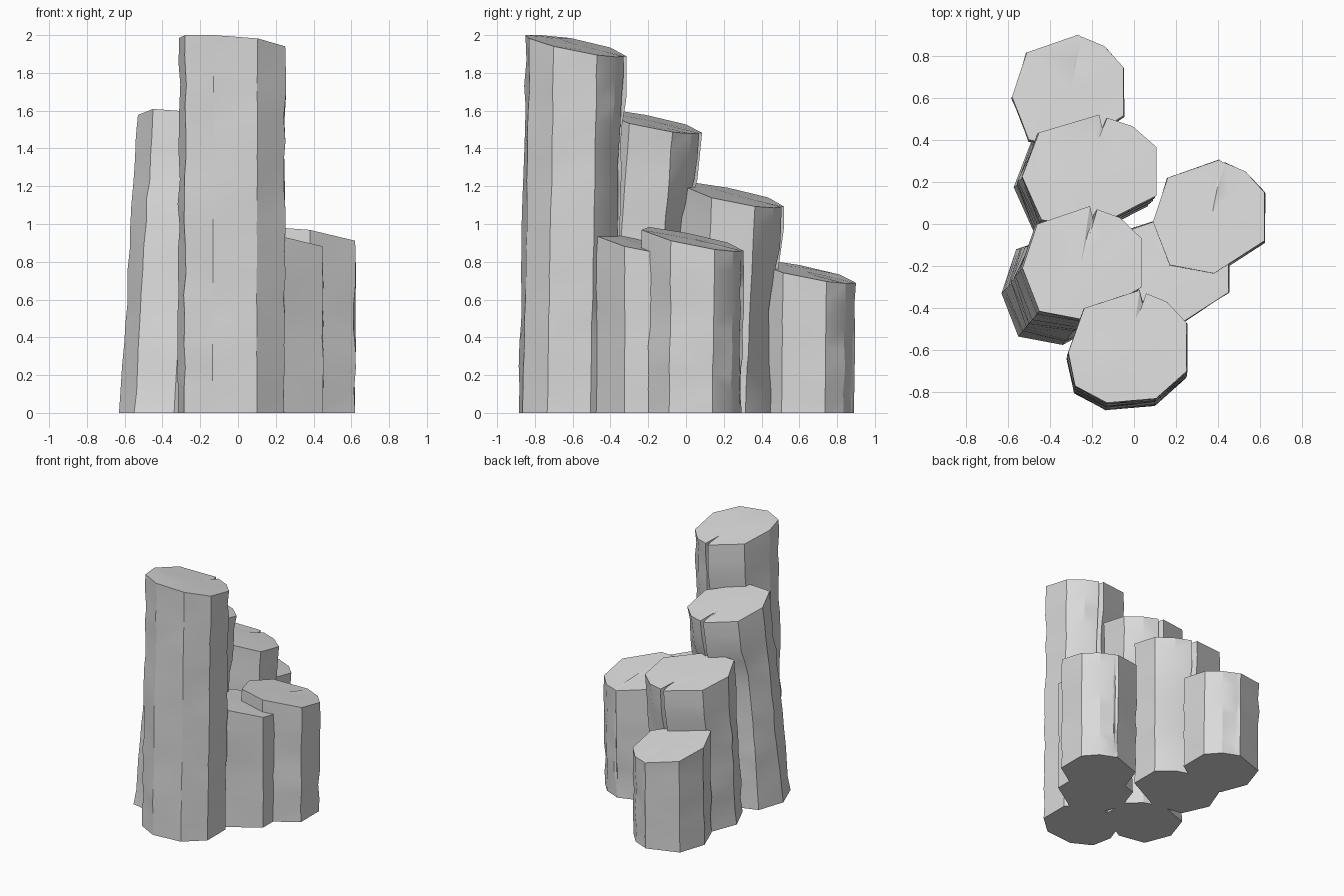
import bpy, bmesh, math, random

cube = bpy.data.objects.get("Cube")
if cube:
    bpy.data.objects.remove(cube, do_unlink=True)

# Single grey stone colour
stone = bpy.data.materials.new("grey_stone")
stone.use_nodes = True
colour = (0.7, 0.7, 0.7, 1)
stone.diffuse_color = colour
bsdf = next(n for n in stone.node_tree.nodes if n.type == 'BSDF_PRINCIPLED')
bsdf.inputs["Base Color"].default_value = colour
bsdf.inputs["Roughness"].default_value = 0.9

# Shared cross-section, split into a back with a crack slot and two fronts
BACK = [(.25, -.12), (.25, .11), (.16, .21), (.065, .25), (.05, .255),
        (.035, .265), (-.21, .18), (-.28, -.03)]
FRONT = [(-.2, -.235), (.01, -.275)]
TALL_FRONT = [(-.25, -.19), (-.11, -.27), (.11, -.25)]
SLOT = 4


def column(name, centre, height, front=FRONT, width=(1, 1), lean=(0, 0),
           crack=0.0, undercut=0.0, seed=1):
    """Loft a cracked, leaning stone column with a sloping broken top."""
    rng = random.Random(seed)
    left, right = width
    outline = [(x * (right if x > 0 else left), y) for x, y in BACK + front]
    n = len(outline)
    cx, cy = centre
    bm = bmesh.new()

    # Rings from the ground to the sloping rim
    steps = max(6, round(height / 0.12))
    rings = []
    for i in range(steps + 1):
        t = i / steps
        depth = height * (1 - t)
        inside = 0 < i < steps
        ring = []
        for k, (px, py) in enumerate(outline):
            top_z = min(2.0, height - .2 * py - .11 * px)
            wobble = rng.uniform(-.009, .006) if inside else 0
            shift = rng.uniform(-.02, .02) if inside else 0
            scale = 1 + wobble / math.hypot(px, py)
            x = px * scale + cx + lean[0] * (1 - t)
            y = py * scale + cy + lean[1] * (1 - t)
            if k == SLOT:                   # crack, fading downwards
                y -= crack * max(.25, 1 - depth / .9)
            if py > .15 and depth > .3:     # broken ledge on the back
                y -= undercut * min(1, (depth - .3) / .1) * min(1, t * 2)
            ring.append(bm.verts.new((x, y, t * top_z + shift)))
        rings.append(ring)

    # Faceted walls
    for low, high in zip(rings, rings[1:]):
        for k in range(n):
            j = (k + 1) % n
            bm.faces.new((low[k], low[j], high[j], high[k]))

    # Flat underside and slightly crumpled top
    bm.faces.new(list(reversed(rings[0])))
    inner = []
    for px, py in outline:
        s = rng.uniform(.48, .58)
        z = height - .2 * py * s - .11 * px * s + rng.uniform(-.003, .005)
        inner.append(bm.verts.new((cx + px * s, cy + py * s, min(z, 2.0))))
    peak = bm.verts.new((cx, cy, height + .004))
    rim = rings[-1]
    for k in range(n):
        j = (k + 1) % n
        bm.faces.new((rim[k], rim[j], inner[j], inner[k]))
        bm.faces.new((inner[k], inner[j], peak))
    bmesh.ops.triangulate(bm, faces=bm.faces[:])
    bmesh.ops.recalc_face_normals(bm, faces=bm.faces[:])

    mesh = bpy.data.meshes.new(name)
    bm.to_mesh(mesh)
    bm.free()
    mesh.materials.append(stone)
    obj = bpy.data.objects.new(name, mesh)
    bpy.context.collection.objects.link(obj)
    bpy.ops.object.select_all(action='DESELECT')
    obj.select_set(True)
    bpy.context.view_layer.objects.active = obj
    bpy.ops.object.shade_smooth_by_angle(angle=math.radians(22))


# Staircase of columns from the tall front one to the short back one
column("tallest_column", (-.01, -.58), 1.945, front=TALL_FRONT,
       width=(1.08, 1.04), lean=(-.005, -.035), crack=.06, undercut=.02, seed=3)
column("second_column", (-.25, -.18), 1.54, width=(1, 1.15),
       lean=(-.1, -.12), crack=.06, undercut=.05, seed=5)
column("third_column", (-.21, .255), 1.15, width=(1.15, 1.27),
       lean=(-.04, -.05), crack=.07, undercut=.04, seed=8)
column("short_back_column", (-.3, .635), .745, lean=(0, -.01), seed=13)

# Pair of side columns
column("outer_side_column", (.37, .04), .915, lean=(0, -.01), seed=21)
column("inner_side_column", (.2, -.205), .885, seed=34)
